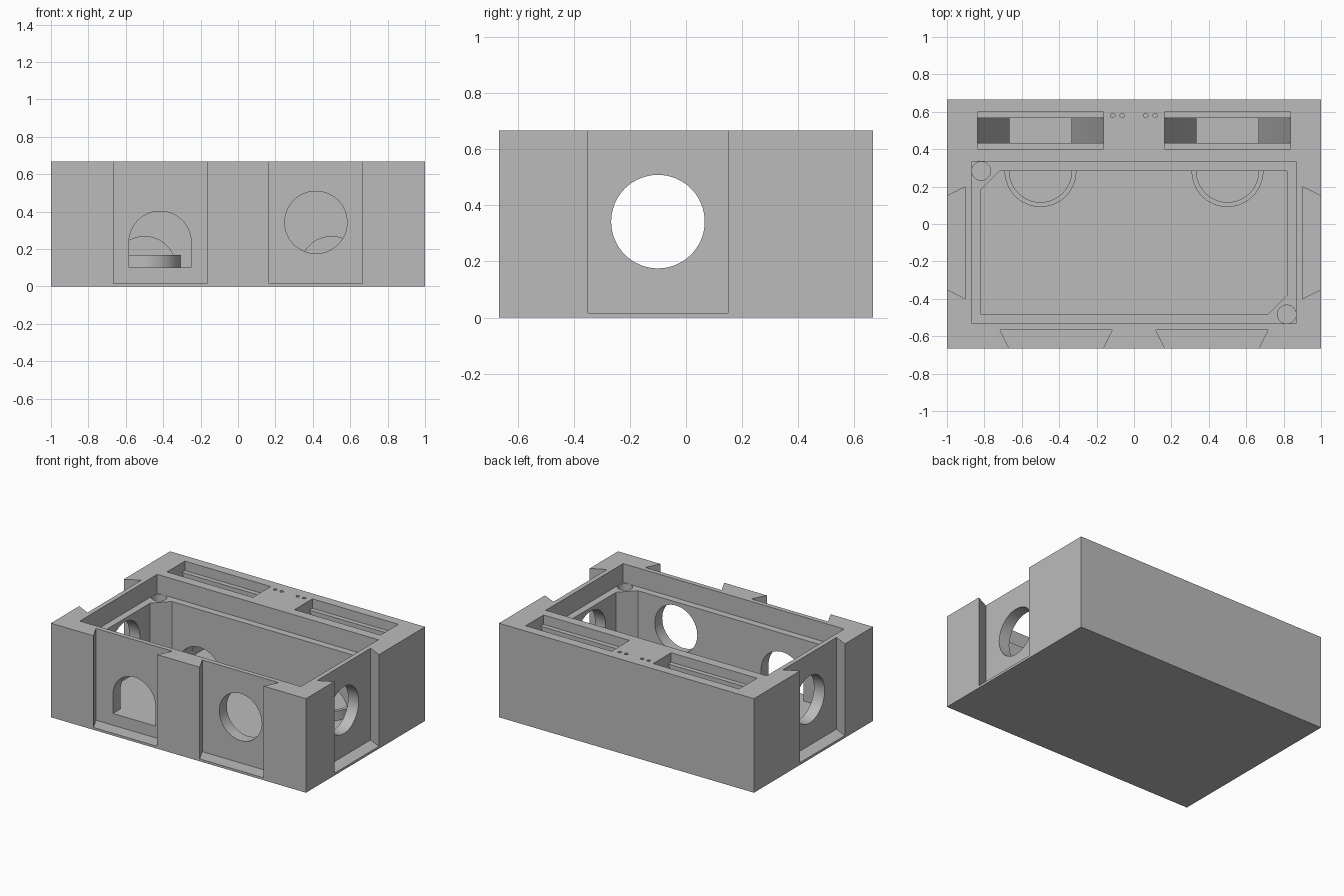
import bpy, bmesh, math

cube = bpy.data.objects.get("Cube")
if cube:
    bpy.data.objects.remove(cube, do_unlink=True)

W, D, H = 1.0, 2 / 3, 2 / 3      # half width, half depth, height
FLOOR, R = 0.1, 1 / 6            # cavity floor, common opening radius
LEDGE = H - 0.133                # shelf that carries the lid
CY = -0.1                        # middle of the cavity in y
TOP = H + 0.1                    # cutters overshoot the top

grey = bpy.data.materials.new("grey_plastic")
grey.use_nodes = True
grey.diffuse_color = (0.5, 0.5, 0.5, 1)
grey.node_tree.nodes["Principled BSDF"].inputs["Base Color"].default_value = grey.diffuse_color


def prism(name, outline, axis, lo, hi):
    """Extrude a 2D outline along an axis from lo to hi."""
    place = {"x": lambda a, b, h: (h, a, b),
             "y": lambda a, b, h: (a, h, b),
             "z": lambda a, b, h: (a, b, h)}[axis]
    bm = bmesh.new()
    ends = [[bm.verts.new(place(a, b, h)) for a, b in outline] for h in (lo, hi)]
    for ring in ends:
        bm.faces.new(ring)
    n = len(outline)
    for i in range(n):
        j = (i + 1) % n
        bm.faces.new((ends[0][i], ends[0][j], ends[1][j], ends[1][i]))
    bmesh.ops.recalc_face_normals(bm, faces=bm.faces)
    mesh = bpy.data.meshes.new(name)
    bm.to_mesh(mesh)
    bm.free()
    mesh.materials.append(grey)
    ob = bpy.data.objects.new(name, mesh)
    bpy.context.collection.objects.link(ob)
    return ob


def rect(x0, x1, y0, y1):
    return [(x0, y0), (x1, y0), (x1, y1), (x0, y1)]


def arc(cx, cy, r, start=0, end=360, n=64):
    count = n if end - start == 360 else n + 1
    angles = [math.radians(start + (end - start) * i / n) for i in range(count)]
    return [(cx + r * math.cos(a), cy + r * math.sin(a)) for a in angles]


def smooth(ob):
    bpy.ops.object.select_all(action="DESELECT")
    ob.select_set(True)
    bpy.context.view_layer.objects.active = ob
    bpy.ops.object.shade_smooth_by_angle(angle=math.radians(30))


body = prism("body", rect(-W, W, -D, D), "z", 0, H)
cutters = []


def cut(*args):
    cutters.append(prism("cutter", *args))


# lid recess and main cavity with two cut corners
cx, cy, c = 0.8167, 0.3833, 0.1
cut(rect(-cx - 0.05, cx + 0.05, CY - cy - 0.05, CY + cy + 0.05), "z", LEDGE, TOP)
cut([(-cx, CY - cy), (cx - c, CY - cy), (cx, CY - cy + c), (cx, CY + cy),
     (-cx + c, CY + cy), (-cx, CY + cy - c)], "z", FLOOR, TOP)

# screw holes in the two solid corners
for s in (-1, 1):
    cut(arc(s * cx, CY - s * cy, 0.05, n=32), "z", LEDGE - 0.2, TOP)


# dovetail slots: two in the front, one on each side
def dovetail(place):
    profile = [(-0.25, 0), (-0.3, 0.1), (0.3, 0.1), (0.25, 0), (0.25, -0.05), (-0.25, -0.05)]
    cut([place(a, d) for a, d in profile], "z", 0.0167, TOP)


MID = 0.4167
for s in (-1, 1):
    dovetail(lambda a, d: (s * MID + a, -D + d))
    dovetail(lambda a, d: (s * (W - d), CY + a))

# wall openings: round on the front left and the sides, arched on the front right
PORT_Z = 0.342
cut(arc(MID, PORT_Z, R), "y", -0.8, -0.4)
cut(arc(CY, PORT_Z, R), "x", -1.2, 1.2)
cut([(-MID - R, FLOOR), (-MID + R, FLOOR)] + arc(-MID, 0.235, R, 0, 180, 32), "y", -0.8, -0.4)

# rear hoppers: lid rebate, tapering chute and half round outlet to the cavity
REBATE = H - 0.067
for s in (-1, 1):
    m = s * 0.5
    cut(rect(m - 0.3367, m + 0.3367, 0.4, 0.6), "z", REBATE, TOP)
    cut([(m - R, FLOOR), (m + R, FLOOR), (m + R, FLOOR + R), (m + 0.3367, REBATE),
         (m + 0.3367, TOP), (m - 0.3367, TOP), (m - 0.3367, REBATE), (m - R, FLOOR + R)],
        "y", 0.4333, 0.5667)
    cut(arc(m, FLOOR, R, 0, 180, 32), "y", 0.25, 0.5)

# wire holes between the hoppers
for x in (-0.113, -0.063, 0.063, 0.113):
    cut(arc(x, 0.58, 0.012, n=12), "z", H - 0.1, TOP)

# carve the body and drop the cutters
for k in cutters:
    mod = body.modifiers.new("cut", "BOOLEAN")
    mod.operation, mod.solver, mod.object = "DIFFERENCE", "EXACT", k
bpy.context.view_layer.update()
carved = bpy.data.meshes.new_from_object(body.evaluated_get(bpy.context.evaluated_depsgraph_get()))
body.modifiers.clear()
body.data = carved
for k in cutters:
    bpy.data.objects.remove(k, do_unlink=True)
smooth(body)

# half round tray rims in front of the outlets
for s, side in ((-1, "right"), (1, "left")):
    wall = CY + cy
    outline = arc(s * 0.5, wall, 0.192, 180, 360, 32) + arc(s * 0.5, wall, R, 180, 360, 32)[::-1]
    smooth(prism(side + "_tray_rim", outline, "z", FLOOR - 0.01, FLOOR + 0.067))
